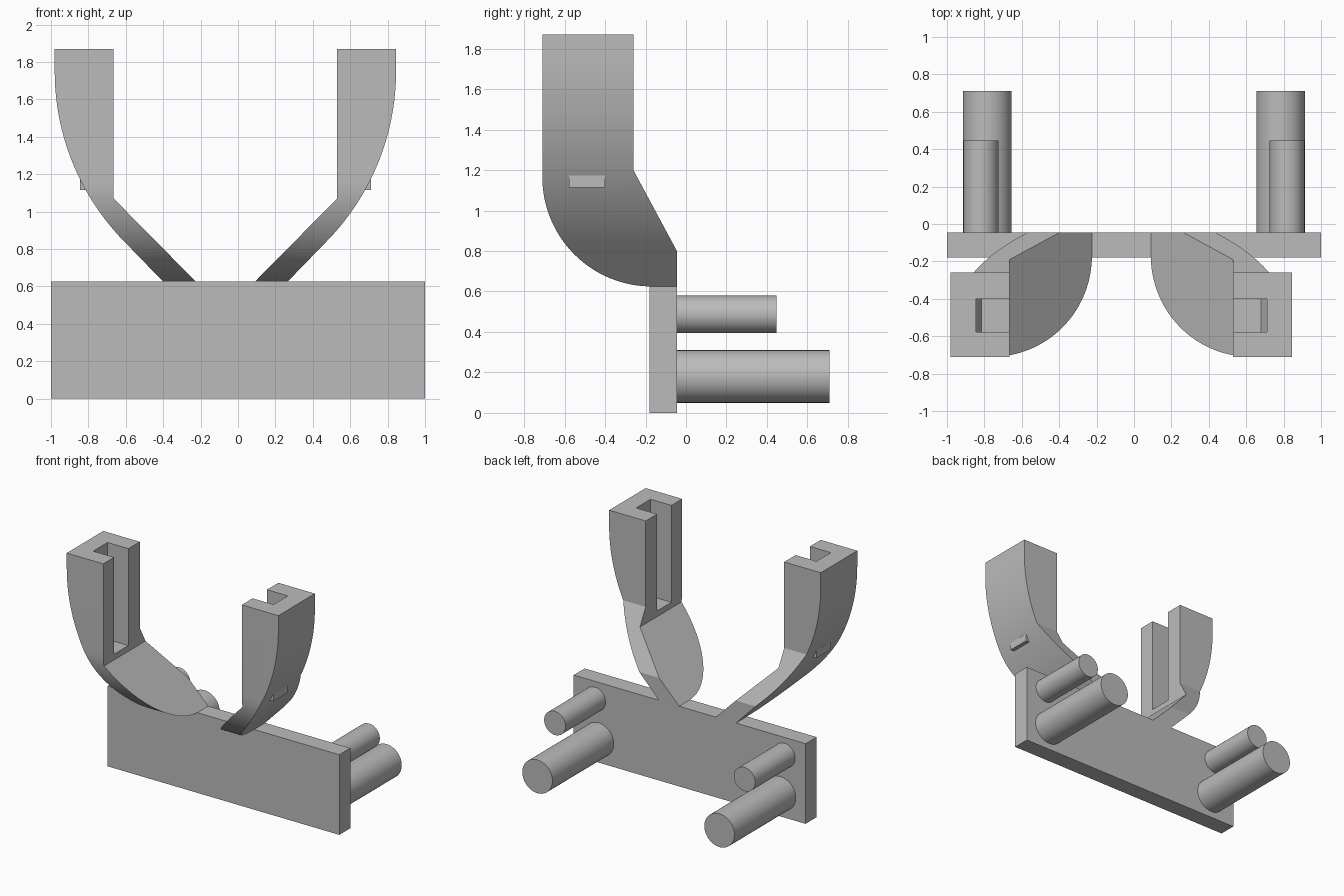
import bpy, bmesh, math

cube = bpy.data.objects.get("Cube")
if cube:
    bpy.data.objects.remove(cube, do_unlink=True)

grey = bpy.data.materials.new("plain grey")
grey.use_nodes = True
grey.diffuse_color = (0.5, 0.5, 0.5, 1)
grey.node_tree.nodes["Principled BSDF"].inputs["Base Color"].default_value = (0.5, 0.5, 0.5, 1)


def prism(name, profile, axis, lo, hi):
    """Extrude a 2D profile along x (profile is y,z) or along y (profile is x,z)."""
    bm = bmesh.new()
    verts = [bm.verts.new((lo, a, b) if axis == "x" else (a, lo, b)) for a, b in profile]
    face = bm.faces.new(verts)
    ext = bmesh.ops.extrude_face_region(bm, geom=[face])
    step = (hi - lo, 0, 0) if axis == "x" else (0, hi - lo, 0)
    bmesh.ops.translate(bm, vec=step, verts=[v for v in ext["geom"] if isinstance(v, bmesh.types.BMVert)])
    bmesh.ops.recalc_face_normals(bm, faces=bm.faces)
    mesh = bpy.data.meshes.new(name)
    bm.to_mesh(mesh)
    bm.free()
    obj = bpy.data.objects.new(name, mesh)
    bpy.context.collection.objects.link(obj)
    mesh.materials.append(grey)
    return obj


def activate(obj):
    bpy.ops.object.select_all(action="DESELECT")
    obj.select_set(True)
    bpy.context.view_layer.objects.active = obj


def smooth(obj):
    activate(obj)
    bpy.ops.object.shade_smooth_by_angle(angle=math.radians(20))


def combine(obj, cutter, operation):
    mod = obj.modifiers.new("cut", "BOOLEAN")
    mod.operation, mod.solver, mod.object = operation, "EXACT", cutter
    activate(obj)
    bpy.ops.object.modifier_apply(modifier=mod.name)
    bpy.data.objects.remove(cutter, do_unlink=True)


def rect(a0, a1, b0, b1):
    return [(a0, b0), (a1, b0), (a1, b1), (a0, b1)]


def arc(ca, cb, r, start, end, n):
    angles = [math.radians(start + (end - start) * i / n) for i in range(n + 1)]
    return [(ca + r * math.cos(t), cb + r * math.sin(t)) for t in angles]


BASE, TOP, BACK, FRONT = 0.625, 1.87, -0.045, -0.71

# Back plate
prism("back_plate", rect(-1, 1, 0, BASE), "x", -0.18, BACK).data  # profile placed below
plate = bpy.data.objects["back_plate"]
bpy.data.objects.remove(plate, do_unlink=True)
plate = prism("back_plate", rect(-1, 1, 0, BASE), "y", -0.18, BACK)

# Round pegs behind the plate
for side, sign in (("left", 1), ("right", -1)):
    for size, x, z, r, end in (("large", 0.785, 0.18, 0.13, 0.71), ("small", 0.818, 0.487, 0.0925, 0.447)):
        smooth(prism(f"{side}_{size}_peg", arc(sign * x, z, r, 0, 354.375, 63), "y", BACK, end))

# Curved arms: front outline crossed with side outline, then slotted
MID, R, CU, CZ = -0.0675, 1.3, -0.3875, 1.75
SLOT, FLOOR = 0.778, 1.115
for side, m in (("left", 1), ("right", -1)):
    def place(points):
        return [(MID + m * u, z) for u, z in points]

    outer = arc(CU, CZ, R, 0, -45, 32)
    front = [(0.5975, TOP), (CU + R, TOP)] + outer + [(0.3325, BASE), (0.1575, BASE), (0.5975, 1.07)]
    arm = prism(side + "_arm", place(front), "y", -1, 0.2)
    profile = [(-0.26, TOP + 0.1), (-0.26, 1.2), (BACK, 0.80), (BACK, BASE - 0.0005)]
    profile += arc(-0.17, 1.165, 0.54, 270, 180, 32) + [(FRONT, TOP + 0.1)]
    combine(arm, prism("side_cutter", profile, "x", -2, 2), "INTERSECT")
    slot = place(rect(0.5, SLOT, FLOOR, 2))
    combine(arm, prism("slot_cutter", slot, "y", -0.577, -0.4), "DIFFERENCE")
    smooth(arm)

    # Small tab closing the slot where it meets the curved outside
    a0 = -math.degrees(math.asin((CZ - FLOOR) / R))
    a1 = -math.degrees(math.acos((SLOT - CU) / R))
    tab = arc(CU, CZ, R, a0, a1, 4) + [(SLOT, FLOOR)]
    smooth(prism(side + "_slot_tab", place(tab), "y", -0.577, -0.4))
